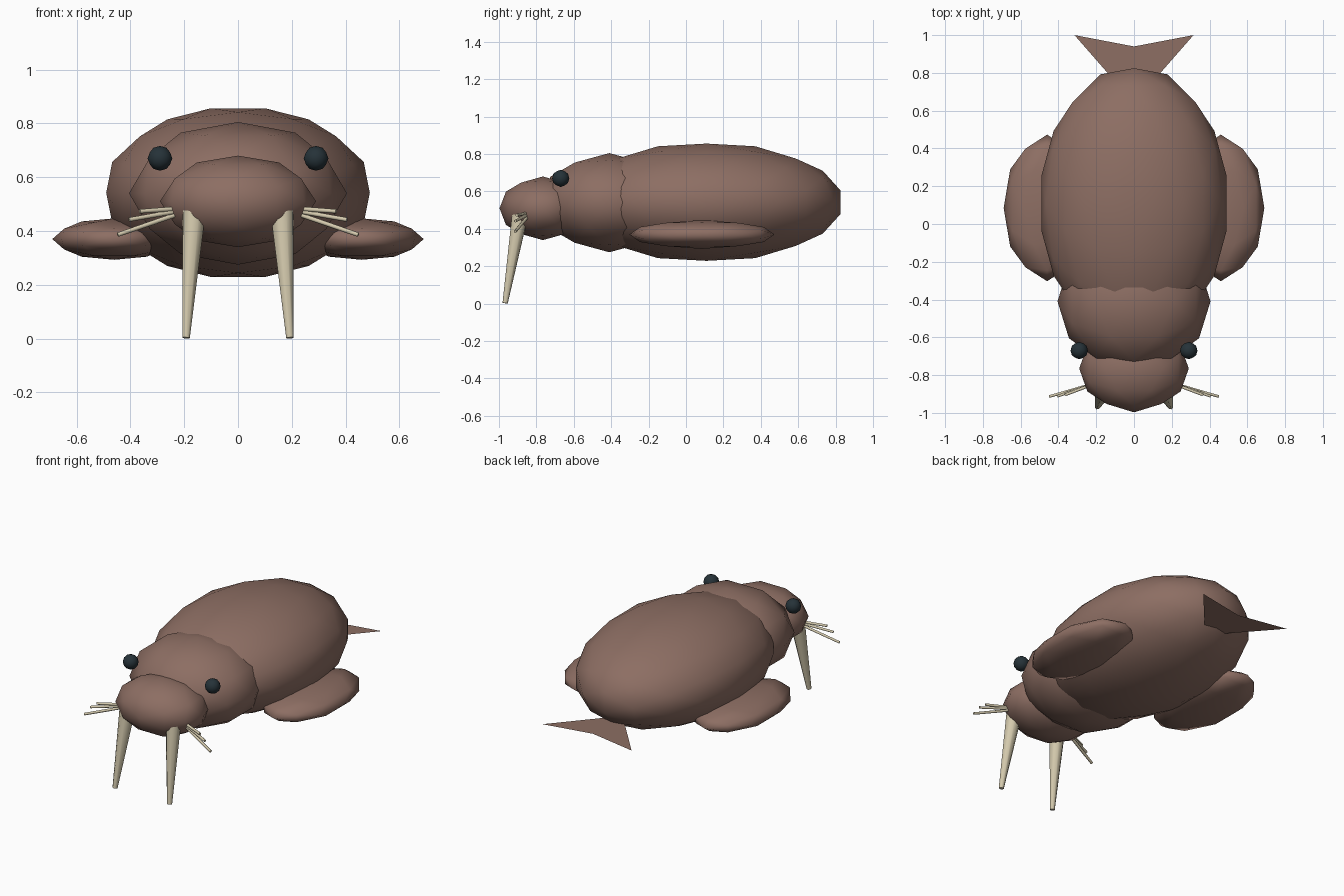
import bpy, bmesh, math
from itertools import combinations
from mathutils import Vector

if "Cube" in bpy.data.objects:
    bpy.data.objects.remove(bpy.data.objects["Cube"])


def material(name, rgb):
    m = bpy.data.materials.new(name)
    m.diffuse_color = (*rgb, 1)
    m.use_nodes = True
    m.node_tree.nodes["Principled BSDF"].inputs["Base Color"].default_value = m.diffuse_color
    return m


BROWN = material("brown_hide", (0.266, 0.156, 0.125))
IVORY = material("ivory", (0.66, 0.59, 0.42))
DARK = material("dark_eye", (0.019, 0.032, 0.040))


def finish(name, bm, mat, smooth=True):
    me = bpy.data.meshes.new(name)
    bm.to_mesh(me)
    bm.free()
    me.materials.append(mat)
    for p in me.polygons:
        p.use_smooth = smooth
    ob = bpy.data.objects.new(name, me)
    bpy.context.collection.objects.link(ob)
    return ob


# Icosahedron with an edge midpoint on every axis
PHI = (1 + math.sqrt(5)) / 2
ICO = []
for a in (-1, 1):
    for b in (-PHI, PHI):
        ICO += [Vector((a, 0, b)), Vector((0, b, a)), Vector((b, a, 0))]
TRIS = [t for t in combinations(ICO, 3)
        if all(abs((p - q).length - 2) < 0.01 for p, q in combinations(t, 2))]


def ellipsoid(name, center, radii, freq, mat):
    """Geodesic ball with each icosahedron edge split into freq parts."""
    bm = bmesh.new()
    for a, b, c in TRIS:
        if (b - a).cross(c - a).dot(a) < 0:
            b, c = c, b
        grid = {(i, j): bm.verts.new((a + (b - a) * i / freq + (c - a) * j / freq).normalized())
                for i in range(freq + 1) for j in range(freq + 1 - i)}
        for i in range(freq):
            for j in range(freq - i):
                bm.faces.new((grid[i, j], grid[i + 1, j], grid[i, j + 1]))
                if i + j < freq - 1:
                    bm.faces.new((grid[i + 1, j], grid[i + 1, j + 1], grid[i, j + 1]))
    bmesh.ops.remove_doubles(bm, verts=bm.verts, dist=1e-4)
    for v in bm.verts:
        v.co = Vector([v.co[k] * radii[k] + center[k] for k in range(3)])
    return finish(name, bm, mat)


def rod(name, start, end, r1, r2, sides, mat):
    """Tapered rod between two points."""
    start, end = Vector(start), Vector(end)
    d = end - start
    bm = bmesh.new()
    bmesh.ops.create_cone(bm, cap_ends=True, segments=sides,
                          radius1=r1, radius2=r2, depth=d.length)
    rot = d.to_track_quat('Z', 'Y')
    for v in bm.verts:
        v.co = rot @ v.co + (start + end) / 2
    ob = finish(name, bm, mat)
    for p in ob.data.polygons:
        p.use_smooth = len(p.vertices) == 4
    return ob


# Torso, neck and muzzle
ellipsoid("body", (0, 0.11, 0.5425), (0.5, 0.73, 0.32), 3, BROWN)
ellipsoid("neck", (0, -0.41, 0.54), (0.405, 0.37, 0.265), 2, BROWN)
ellipsoid("muzzle", (0, -0.765, 0.51), (0.29, 0.232, 0.17), 2, BROWN)

for side, s in (("left", -1), ("right", 1)):
    # Flippers and eyes
    ellipsoid(side + "_flipper", (s * 0.46, 0.085, 0.37), (0.23, 0.388, 0.077), 2, BROWN)
    ellipsoid(side + "_eye", (s * 0.29, -0.67, 0.67), (0.046,) * 3, 2, DARK)
    # Tusks
    rod(side + "_tusk", (s * 0.163, -0.887, 0.475), (s * 0.193, -0.967, 0.003),
        0.046, 0.015, 8, IVORY)
    # Whiskers fan out and droop
    for i, (x, y, z) in enumerate([(0.365, -0.905, 0.473), (0.405, -0.912, 0.442),
                                   (0.447, -0.913, 0.386)]):
        rod(f"{side}_whisker_{i + 1}", (s * 0.2, -0.842, 0.485 - 0.007 * i),
            (s * x, y, z), 0.009, 0.008, 6, IVORY)

# Flat forked tail
bm = bmesh.new()
root, notch = bm.verts.new((0, 0.64, 0.39)), bm.verts.new((0, 0.94, 0.39))
bm.faces.new((root, bm.verts.new((0.315, 1, 0.39)), notch))
bm.faces.new((root, notch, bm.verts.new((-0.315, 1, 0.39))))
finish("tail_fin", bm, BROWN, smooth=False)
